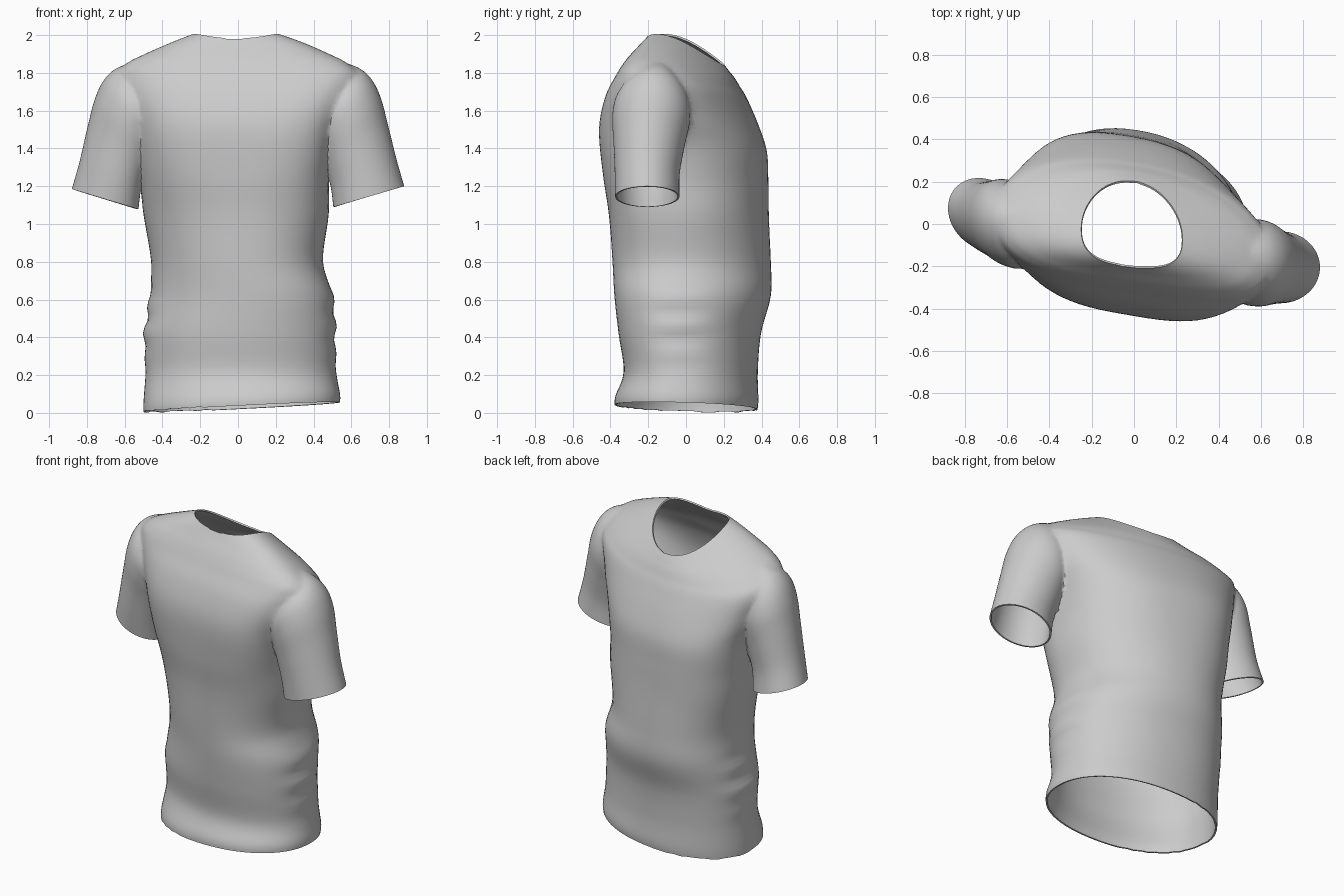
import bpy, bmesh, math
from mathutils import Vector

if "Cube" in bpy.data.objects:
    bpy.data.objects.remove(bpy.data.objects["Cube"])

SEG = 72


def spline(keys, steps):
    """Catmull-Rom interpolation of rows of section parameters."""
    out = []
    for i in range(len(keys) - 1):
        a, b, c, d = (keys[max(0, min(len(keys) - 1, j))] for j in range(i - 1, i + 3))
        for s in range(steps):
            t = s / steps
            out.append([0.5 * (2 * q + (r - p) * t + (2 * p - 5 * q + 4 * r - u) * t * t
                        + (3 * q - p - 3 * r + u) * t ** 3) for p, q, r, u in zip(a, b, c, d)])
    return out + [list(keys[-1])]


def loft(name, rings):
    """Closed tube through rings; returns the object and both cap centres."""
    bm = bmesh.new()
    rows = [[bm.verts.new(p) for p in ring] for ring in rings]
    for r0, r1 in zip(rows, rows[1:]):
        for i in range(SEG):
            j = (i + 1) % SEG
            bm.faces.new((r0[i], r0[j], r1[j], r1[i]))
    centres = []
    for row in (rows[0], rows[-1]):
        c = sum((v.co for v in row), Vector()) / SEG
        centres.append(c)
        cv = bm.verts.new(c)
        for i in range(SEG):
            bm.faces.new((row[i], row[(i + 1) % SEG], cv))
    bmesh.ops.recalc_face_normals(bm, faces=bm.faces[:])
    me = bpy.data.meshes.new(name)
    bm.to_mesh(me)
    bm.free()
    ob = bpy.data.objects.new(name, me)
    bpy.context.collection.objects.link(ob)
    return ob, centres


def power(v, p):
    return math.copysign(abs(v) ** p, v)


def body_ring(k):
    z, cx, cy, rx, ry, shear, ridge, tx, ty, bend = k
    # boxier section around the chest, rounder at hem and neck
    p = 0.92 - 0.17 * math.exp(-((z - 1.42) / 0.33) ** 2)
    pts = []
    for i in range(SEG):
        a = 2 * math.pi * i / SEG
        c, s = power(math.cos(a), p), power(math.sin(a), p)
        x, dy = rx * c, ry * s
        # gathered folds down the sides near the waist
        w = math.exp(-((z - 0.47) / 0.17) ** 2) * abs(c) ** 14
        fold = 0.010 * w * math.sin(z * 42 + (1 if c > 0 else 2.6)) * (1 if c > 0 else -1)
        pts.append((cx + x + fold, cy + dy + shear * x + ridge * c * c,
                    z + tx * x - ty * dy - bend * dy * dy))
    return pts


def sleeve_ring(k, side):
    ax, az, bx, bz, cy, ry, lean = k
    pts = []
    for i in range(SEG):
        a = 2 * math.pi * i / SEG
        t = 0.5 + 0.5 * math.cos(a)
        pts.append((side * (ax + (bx - ax) * t), cy + lean * math.cos(a) + ry * math.sin(a),
                    az + (bz - az) * t))
    return pts


# Torso: z, centre x, centre y, half width, half depth, shear, ridge, tilt x, tilt y, bend
body_keys = [
    (0.03, 0.02, 0.00, 0.52, 0.375, -0.08, 0, 0.05, 0.025, 0),
    (0.08, 0.02, 0.005, 0.52, 0.375, -0.08, 0, 0.04, 0.02, 0),
    (0.22, 0.015, 0.025, 0.505, 0.35, -0.10, 0, 0, 0, 0),
    (0.42, 0.01, 0.02, 0.505, 0.37, -0.12, 0, 0, 0, 0),
    (0.62, 0.018, 0.035, 0.485, 0.405, -0.15, 0, 0, 0, 0),
    (0.80, -0.005, 0.03, 0.455, 0.41, -0.16, 0, 0, 0, 0),
    (1.05, -0.01, 0.015, 0.49, 0.41, -0.17, 0, 0, 0, 0),
    (1.25, -0.02, 0.00, 0.505, 0.42, -0.17, -0.02, 0, 0.05, 0),
    (1.45, -0.02, -0.01, 0.54, 0.42, -0.17, -0.04, 0, 0.15, 0),
    (1.62, -0.01, -0.01, 0.61, 0.375, -0.17, -0.06, 0, 0.22, 0.1),
    (1.76, -0.005, -0.01, 0.66, 0.315, -0.16, -0.06, 0, 0.22, 0.3),
    (1.83, -0.005, -0.008, 0.605, 0.282, -0.15, -0.06, 0, 0.25, 0.5),
    (1.885, -0.005, -0.005, 0.50, 0.252, -0.14, -0.06, 0, 0.27, 0.7),
    (1.945, -0.005, 0.0, 0.36, 0.225, -0.12, -0.06, 0, 0.32, 1.3),
    (1.990, -0.01, 0.0, 0.24, 0.203, -0.10, -0.05, 0, 0.35, 1.9),
]
shirt, openings = loft("t_shirt", [body_ring(k) for k in spline(body_keys, 6)])

# Sleeves: inner x, z, outer x, z, centre y, half depth (cuff first, ends inside torso)
sleeve_keys = [
    (0.505, 1.09, 0.88, 1.20, -0.205, 0.17),
    (0.490, 1.20, 0.840, 1.34, -0.205, 0.172),
    (0.455, 1.32, 0.795, 1.52, -0.195, 0.188),
    (0.420, 1.42, 0.755, 1.67, -0.185, 0.205),
    (0.380, 1.48, 0.700, 1.775, -0.180, 0.200),
    (0.340, 1.50, 0.615, 1.838, -0.17, 0.17),
    (0.300, 1.52, 0.460, 1.880, -0.15, 0.12),
]
for side in (1, -1):
    keys = []
    for i, (ax, az, bx, bz, cy, ry) in enumerate(sleeve_keys):
        if side < 0:
            ax, cy = ax + 0.022, cy + 0.25 - 0.02 * i
            az, bz = az - 0.012, bz - (0.015 if i < 2 else 0)
        keys.append((ax, az, bx, bz, cy, ry, 0.03 if side < 0 else 0.0))
    sleeve, caps = loft("sleeve", [sleeve_ring(k, side) for k in spline(keys, 6)])
    openings.append(caps[0])
    # sew the sleeve onto the torso
    mod = shirt.modifiers.new("join", 'BOOLEAN')
    mod.operation, mod.solver, mod.object = 'UNION', 'EXACT', sleeve
    bpy.context.view_layer.objects.active = shirt
    bpy.ops.object.modifier_apply(modifier=mod.name)
    bpy.data.objects.remove(sleeve)

# Open neck, hem and cuffs, then soften the seams
bm = bmesh.new()
bm.from_mesh(shirt.data)
caps = [v for v in bm.verts if any((v.co - c).length < 1e-3 for c in openings)]
bmesh.ops.delete(bm, geom=caps, context='VERTS')
bmesh.ops.remove_doubles(bm, verts=bm.verts[:], dist=0.005)
seam = {v for f in bm.faces if len(f.verts) != 4 for v in f.verts}
seam |= {e.other_vert(v) for v in seam for e in v.link_edges}
seam = [v for v in seam if not v.is_boundary]
for _ in range(3):
    bmesh.ops.smooth_vert(bm, verts=seam, factor=0.5, use_axis_x=True, use_axis_y=True, use_axis_z=True)
bmesh.ops.recalc_face_normals(bm, faces=bm.faces[:])
bm.to_mesh(shirt.data)
bm.free()

# Cloth thickness
mod = shirt.modifiers.new("cloth", 'SOLIDIFY')
mod.thickness, mod.offset = 0.01, -1
shirt.select_set(True)
bpy.context.view_layer.objects.active = shirt
bpy.ops.object.modifier_apply(modifier=mod.name)
bpy.ops.object.shade_smooth_by_angle(angle=math.radians(50))
